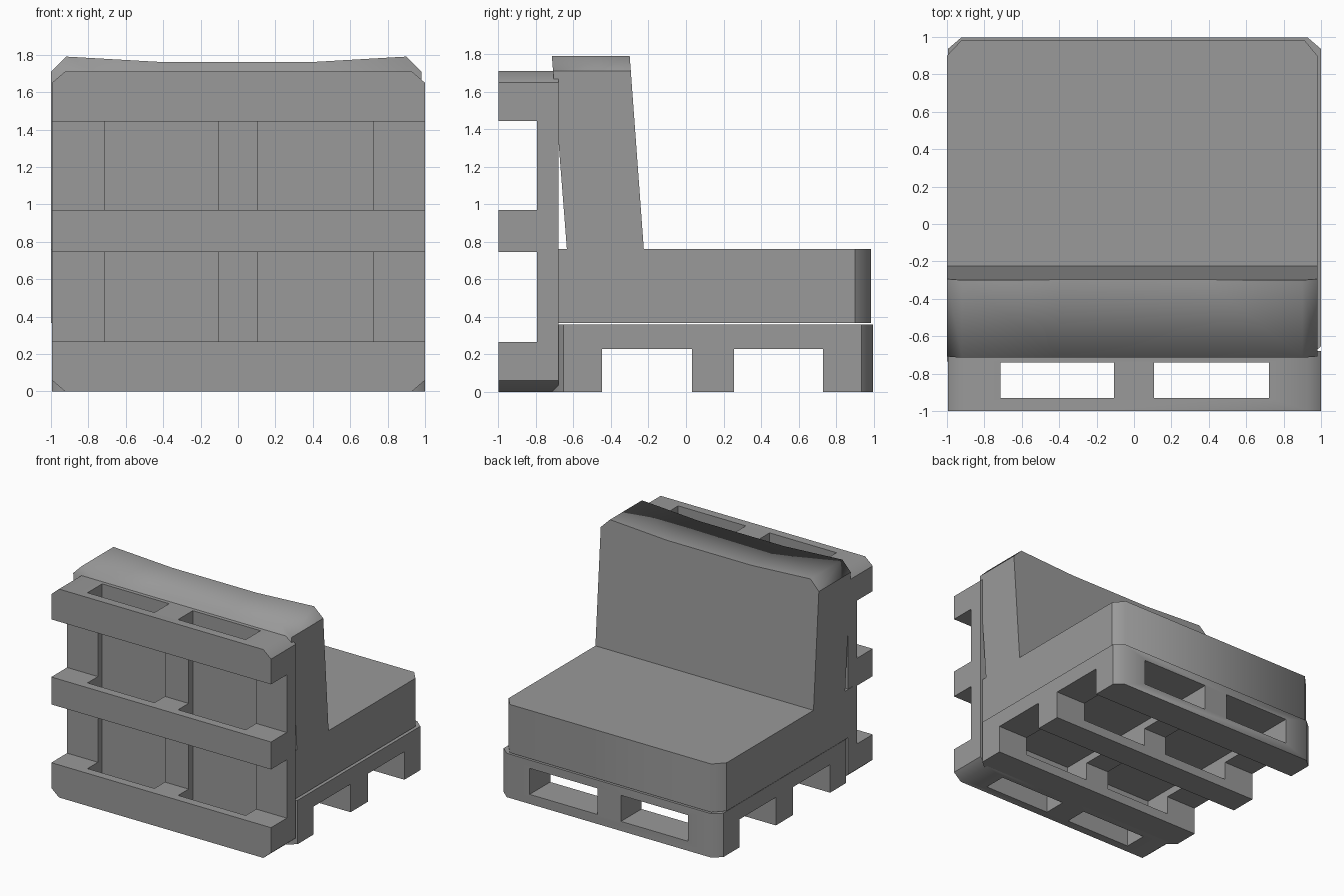
import bpy, bmesh

if "Cube" in bpy.data.objects:
    bpy.data.objects.remove(bpy.data.objects["Cube"])

GREY = bpy.data.materials.new("dark_grey")
GREY.diffuse_color = (0.32, 0.32, 0.32, 1)
GREY.use_nodes = True
GREY.node_tree.nodes["Principled BSDF"].inputs["Base Color"].default_value = GREY.diffuse_color


def mesh_object(name, build):
    """Make an object from a bmesh-building function."""
    bm = bmesh.new()
    build(bm)
    bmesh.ops.recalc_face_normals(bm, faces=bm.faces)
    me = bpy.data.meshes.new(name)
    bm.to_mesh(me)
    bm.free()
    me.materials.append(GREY)
    ob = bpy.data.objects.new(name, me)
    bpy.context.collection.objects.link(ob)
    return ob


def prism(bm, outline, h0, h1, place, smooth=()):
    """Extrude an (x, length) outline from h0 to h1, mapped into the world by place."""
    lo = [bm.verts.new(place(x, l, h0)) for x, l in outline]
    hi = [bm.verts.new(place(x, l, h1)) for x, l in outline]
    bm.faces.new(lo)
    bm.faces.new(hi)
    n = len(lo)
    for i in range(n):
        j = (i + 1) % n
        bm.faces.new((lo[i], lo[j], hi[j], hi[i])).smooth = i in smooth


def rect(x0, x1, l0, l1):
    return [(x0, l0), (x1, l0), (x1, l1), (x0, l1)]


# Pallet: chamfered slab, fork slots across it and tunnels along it
THICK, LENGTH, CH = 0.36, 1.71, 0.06


def pallet(name, place):
    x0, x1 = -0.995, 1.0
    outline = [(x0, CH), (x0 + 0.07, 0), (x1 - 0.07, 0), (x1, CH),
               (x1, LENGTH - CH), (x1 - 0.07, LENGTH), (x0 + 0.07, LENGTH), (x0, LENGTH - CH)]
    # chamfers shade smoothly into the end faces
    body = mesh_object(name, lambda bm: prism(bm, outline, 0, THICK, place, (0, 1, 2, 4, 5, 6)))

    def slots(bm):
        for l0, l1 in ((0.267, 0.745), (0.97, 1.443)):
            prism(bm, rect(-1.2, 1.2, l0, l1), -0.2, 0.23, place)

    def tunnels(bm):
        for a, b in ((-0.715, -0.107), (0.108, 0.722)):
            prism(bm, rect(a, b, -0.2, LENGTH + 0.2), 0.078, 0.292, place)

    for label, build in (("slots", slots), ("tunnels", tunnels)):
        cutter = mesh_object(name + "_" + label + "_cutter", build)
        cutter.hide_render = True
        cutter.hide_viewport = True
        mod = body.modifiers.new(label, 'BOOLEAN')
        mod.operation = 'DIFFERENCE'
        mod.solver = 'EXACT'
        mod.object = cutter


pallet("base_pallet", lambda x, l, h: (x, l - 0.714, h))
pallet("back_pallet", lambda x, l, h: (x, h * 0.89 - 1.0, l))


# Cushion: seat slab with chamfered front corners and a leaning backrest in one mesh
def cushion(bm):
    L, R, z0, z1 = -1.0, 0.98, 0.366, 0.762
    rear, back, front = -0.735, -0.635, -0.225
    outline = [(L, rear), (R, rear), (R, back), (R, front), (R, 0.90), (0.91, 0.985),
               (-0.92, 0.985), (L, 0.90), (L, front), (L, back)]
    lo = [bm.verts.new((x, y, z0)) for x, y in outline]
    hi = [bm.verts.new((x, y, z1)) for x, y in outline]
    bm.faces.new(lo)
    for i in range(10):
        j = (i + 1) % 10
        bm.faces.new((lo[i], lo[j], hi[j], hi[i])).smooth = i in (4, 5, 6)
    bm.faces.new((hi[0], hi[1], hi[2], hi[9]))
    bm.faces.new(hi[3:9])

    # backrest with a dipped top edge, rounded in shading towards the rear
    crest = [(R, 1.71), (0.90, 1.79), (0.38, 1.76), (-0.39, 1.76), (-0.92, 1.79), (L, 1.71)]

    def lean(y, shift, z):
        return y + shift * (z - z1) / (1.79 - z1)

    b = [bm.verts.new((x, lean(back, -0.08, z), z)) for x, z in crest]
    f = [bm.verts.new((x, lean(front, -0.075, z), z)) for x, z in crest]
    bm.faces.new([hi[9], hi[2]] + b).smooth = True
    bm.faces.new([hi[8], hi[3]] + f)
    bm.faces.new((hi[2], hi[3], f[0], b[0]))
    bm.faces.new((hi[9], hi[8], f[5], b[5]))
    for i in range(5):
        bm.faces.new((b[i], f[i], f[i + 1], b[i + 1])).smooth = True


mesh_object("cushion", cushion)
